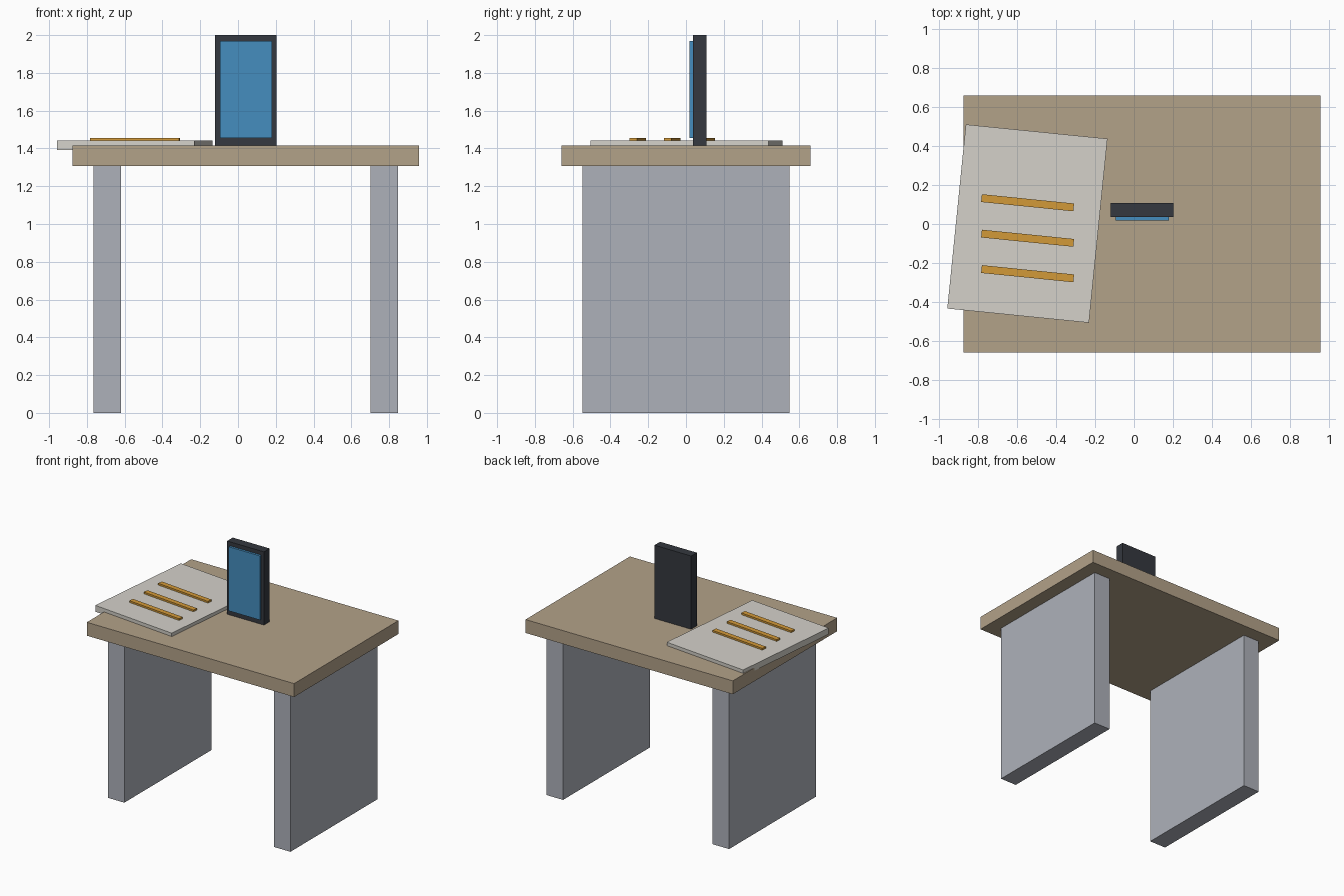
import bpy
import math

if "Cube" in bpy.data.objects:
    bpy.data.objects.remove(bpy.data.objects["Cube"])


def material(name, rgb):
    m = bpy.data.materials.new(name)
    m.diffuse_color = (*rgb, 1)
    m.use_nodes = True
    m.node_tree.nodes["Principled BSDF"].inputs["Base Color"].default_value = m.diffuse_color
    return m


def box(name, center, size, mat, angle=0.0):
    bpy.ops.mesh.primitive_cube_add(size=1, location=center)
    o = bpy.context.object
    o.name = name
    o.scale = size
    bpy.ops.object.transform_apply(location=False, rotation=False, scale=True)
    o.rotation_euler.z = angle
    o.data.materials.append(mat)
    return o


wood = material("tan_wood", (0.45, 0.36, 0.25))
grey = material("leg_grey", (0.42, 0.44, 0.49))
dark = material("dark_frame", (0.035, 0.04, 0.05))
blue = material("screen_blue", (0.06, 0.27, 0.52))
paper = material("paper", (0.66, 0.64, 0.59))
orange = material("orange", (0.65, 0.32, 0.04))

MID = 0.041  # desk centre in x

# Desk top and slab legs
box("desk_top", (MID, 0, 1.3615), (1.832, 1.318, 0.107), wood)
for side, label in ((-1, "left"), (1, "right")):
    box(label + "_leg", (MID + side * 0.734, 0, 0.654), (0.145, 1.098, 1.308), grey)

# Upright display with raised screen
box("display_body", (MID, 0.0725, 1.7075), (0.325, 0.071, 0.585), dark)
box("display_screen", (MID + 0.001, 0.031, 1.712), (0.275, 0.024, 0.512), blue)

# Turned sheet overhanging the left edge, with raised text bars
turn = math.radians(-5.75)
box("sheet", (-0.547, 0.002, 1.417), (0.73, 0.949, 0.05), paper, turn)
for i in range(3):
    box(f"sheet_bar_{i + 1}", (-0.546, 0.109 - i * 0.182, 1.447), (0.475, 0.04, 0.018), orange, turn)
